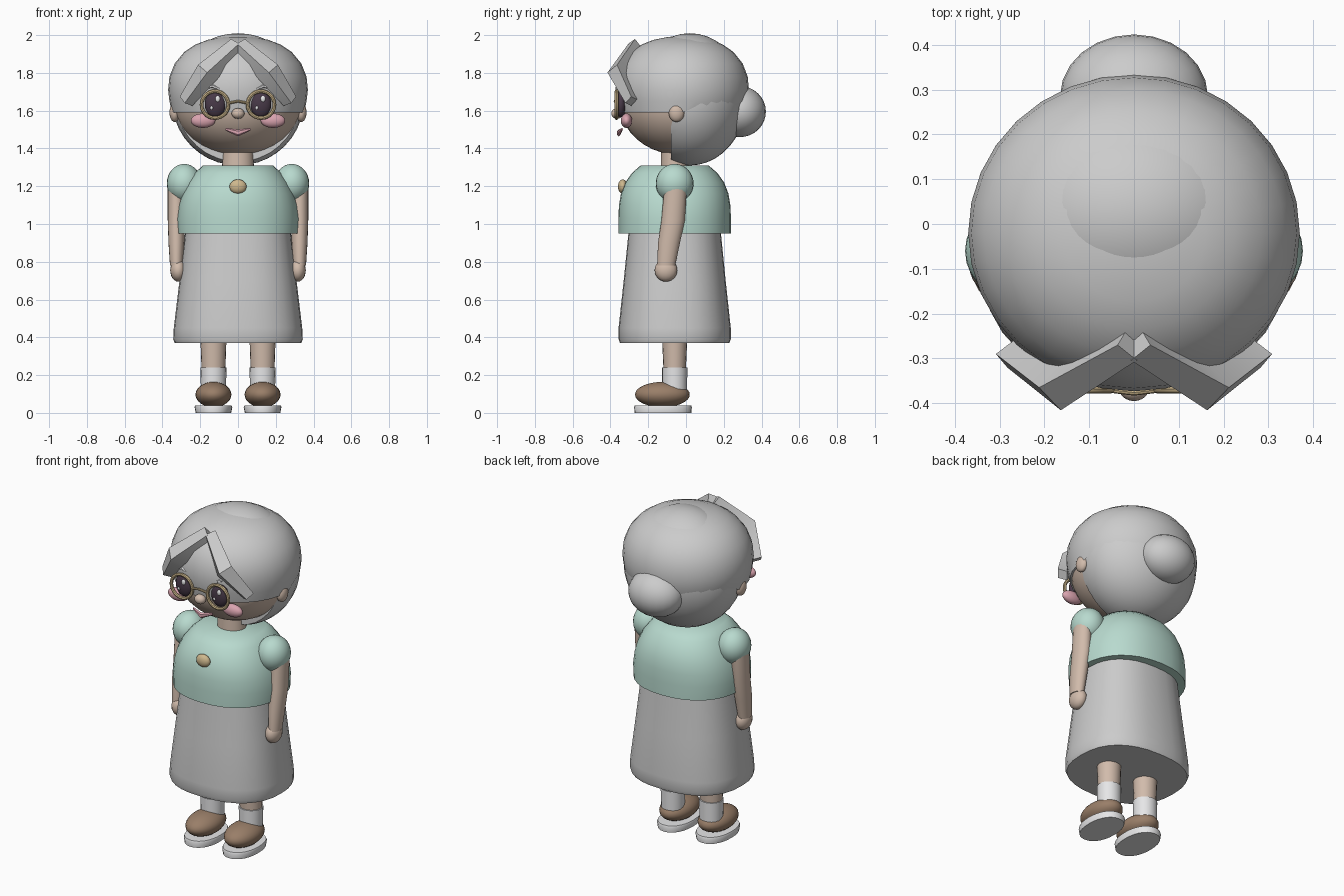
import bpy, bmesh, math
from mathutils import Vector

if "Cube" in bpy.data.objects:
    bpy.data.objects.remove(bpy.data.objects["Cube"])


def material(name, r, g, b):
    m = bpy.data.materials.new(name)
    m.use_nodes = True
    m.diffuse_color = (r, g, b, 1)
    bsdf = m.node_tree.nodes["Principled BSDF"]
    bsdf.inputs["Base Color"].default_value = (r, g, b, 1)
    bsdf.inputs["Roughness"].default_value = 0.8
    return m


GREY = material("soft grey", .60, .60, .60)
SKIN = material("skin", .64, .50, .41)
MINT = material("mint", .48, .70, .62)
BROWN = material("shoe brown", .32, .21, .14)
WHITE = material("white", .82, .82, .83)
PINK = material("blush pink", .70, .37, .43)
GOLD = material("pale gold", .62, .48, .27)
DARK = material("dark plum", .065, .042, .065)


def finish(ob, name, mat, angle=40):
    ob.name = name
    ob.data.materials.append(mat)
    bpy.ops.object.select_all(action='DESELECT')
    ob.select_set(True)
    bpy.context.view_layer.objects.active = ob
    bpy.ops.object.shade_smooth_by_angle(angle=math.radians(angle))
    return ob


def from_bmesh(bm, name, mat, angle=40):
    bmesh.ops.recalc_face_normals(bm, faces=bm.faces)
    me = bpy.data.meshes.new(name)
    bm.to_mesh(me)
    bm.free()
    ob = bpy.data.objects.new(name, me)
    bpy.context.collection.objects.link(ob)
    return finish(ob, name, mat, angle)


def ball(name, mat, loc, size, cut_y=None, seg=24):
    """Ellipsoid, optionally sliced so only the part behind cut_y stays."""
    bm = bmesh.new()
    bmesh.ops.create_uvsphere(bm, u_segments=seg, v_segments=seg // 2 + 4, radius=1)
    bmesh.ops.scale(bm, vec=size, verts=bm.verts)
    bmesh.ops.translate(bm, vec=loc, verts=bm.verts)
    if cut_y is not None:
        cut = bmesh.ops.bisect_plane(bm, geom=bm.verts[:] + bm.edges[:] + bm.faces[:],
                                     plane_co=(0, cut_y, 0), plane_no=(0, -1, 0), clear_outer=True)
        bmesh.ops.contextual_create(bm, geom=[e for e in cut["geom_cut"] if isinstance(e, bmesh.types.BMEdge)])
    return from_bmesh(bm, name, mat)


def loft(name, mat, rings, x=0, power=2.0, seg=32, jag=0, angle=40):
    """Stack of (z, rx, ry, y) super-ellipse rings, capped at both ends."""
    bm = bmesh.new()
    loops = []
    for k, (z, rx, ry, y) in enumerate(rings):
        loop = []
        for i in range(seg):
            a = math.tau * i / seg
            c, s = math.cos(a), math.sin(a)
            px = math.copysign(abs(c) ** (2 / power), c) * rx
            py = math.copysign(abs(s) ** (2 / power), s) * ry
            lift = jag * (1 + i % 2) if k == 0 and s > .15 else 0
            loop.append(bm.verts.new((x + px, y + py, z + lift)))
        loops.append(loop)
    for a, b in zip(loops, loops[1:]):
        for i in range(seg):
            j = (i + 1) % seg
            bm.faces.new((a[i], a[j], b[j], b[i]))
    bm.faces.new(loops[0])
    bm.faces.new(loops[-1])
    return from_bmesh(bm, name, mat, angle)


def strand(name, mat, pts, thick, flat=1.0, seg=4, angle=40):
    """Tube through (x, y, z, scale) points, flattened towards the front."""
    bm = bmesh.new()
    P = [Vector(p[:3]) for p in pts]
    loops = []
    for i, p in enumerate(P):
        t = (P[min(i + 1, len(P) - 1)] - P[max(i - 1, 0)]).normalized()
        u = t.cross(Vector((0, -1, 0))).normalized()
        v = t.cross(u)
        r = thick * pts[i][3]
        loops.append([bm.verts.new(p + u * r * math.cos(math.tau * k / seg)
                                   + v * r * flat * math.sin(math.tau * k / seg)) for k in range(seg)])
    for a, b in zip(loops, loops[1:]):
        for k in range(seg):
            j = (k + 1) % seg
            bm.faces.new((a[k], a[j], b[j], b[k]))
    bm.faces.new(loops[0])
    bm.faces.new(loops[-1])
    return from_bmesh(bm, name, mat, angle)


# Head and hair
ball("face", SKIN, (0, -.03, 1.65), (.34, .325, .285), seg=32)
ball("back_hair", GREY, (0, .02, 1.66), (.35, .30, .35), cut_y=-.08, seg=32)
cap = [(1.59, .35), (1.65, .363), (1.71, .37), (1.78, .363), (1.85, .335), (1.91, .285),
       (1.95, .225), (1.975, .16), (1.99, .08), (1.995, .02)]
loft("hair_cap", GREY, [(z, r, r * .955, -.02) for z, r in cap], jag=.014, angle=50)
ball("hair_bun", GREY, (0, .285, 1.595), (.165, .138, .135))

# Neck, blouse and skirt
loft("neck", SKIN, [(1.27, .085, .075, -.06), (1.42, .08, .07, -.06)])
blouse = [(.95, .322, .298), (1.03, .325, .298), (1.10, .315, .295), (1.16, .298, .285),
          (1.22, .268, .262), (1.27, .23, .226), (1.31, .185, .18)]
loft("blouse", MINT, [(z, a, b, -.06) for z, a, b in blouse], power=2.25, angle=50)
skirt = [(.37, .335, .29), (.39, .343, .297), (.45, .34, .297), (.70, .31, .27), (1.0, .275, .24)]
loft("skirt", GREY, [(z, a, b, -.06) for z, a, b in skirt], power=2.4, angle=60)
ball("brooch", GOLD, (0, -.335, 1.198), (.045, .025, .038))

# Face centre details
ball("nose", SKIN, (0, -.365, 1.585), (.034, .03, .028))
strand("mouth", PINK, [(-.065, -.338, 1.502, .5), (0, -.356, 1.482, 1.2), (.065, -.338, 1.502, .5)],
       .015, .6, seg=6)
strand("glasses_bridge", GOLD, [(-.05, -.37, 1.64, 1), (0, -.376, 1.65, 1), (.05, -.37, 1.64, 1)],
       .007, seg=8)

# Mirrored parts: the model's left is +x
for side, s in (("left", 1), ("right", -1)):
    strand(side + "_fringe", GREY, [(s * .005, -.27, 1.945, .85), (s * .165, -.365, 1.80, 1.15),
                                    (s * .275, -.29, 1.65, .75)], .055, .8)
    ball(side + "_ear", SKIN, (s * .335, -.05, 1.59), (.028, .042, .05), seg=16)
    ball(side + "_eye", DARK, (s * .12, -.345, 1.635), (.056, .03, .07))
    ball(side + "_eye_glint", WHITE, (s * .12 + .012, -.371, 1.662), (.013, .008, .017), seg=12)
    ball(side + "_eye_spark", WHITE, (s * .12 - .02, -.371, 1.615), (.008, .006, .01), seg=12)
    strand(side + "_brow", WHITE, [(s * .10, -.352, 1.715, .8), (s * .135, -.348, 1.73, 1),
                                   (s * .17, -.335, 1.72, .6)], .009, seg=6)
    bpy.ops.mesh.primitive_torus_add(location=(s * .122, -.368, 1.632), rotation=(math.pi / 2, 0, 0),
                                     major_radius=.071, minor_radius=.01,
                                     major_segments=28, minor_segments=8)
    finish(bpy.context.object, side + "_glasses_rim", GOLD)
    ball(side + "_cheek", PINK, (s * .185, -.315, 1.547), (.065, .03, .038))

    # Arms
    ball(side + "_sleeve", MINT, (s * .285, -.06, 1.215), (.092, .1, .103))
    arm = [(1.2, .325, -.055, .046, .06), (1.02, .327, -.068, .046, .062),
           (.90, .322, -.09, .042, .058), (.78, .318, -.105, .034, .048)]
    bm_rings = [(z, rx, ry, y) for z, x, y, rx, ry in arm]
    loft(side + "_arm", SKIN, bm_rings, x=s * .326, seg=20)
    ball(side + "_hand", SKIN, (s * .317, -.106, .755), (.042, .06, .06), seg=16)

    # Legs and shoes
    x = s * .13
    loft(side + "_leg", SKIN, [(.2, .062, .058, -.06), (.42, .07, .068, -.06)], x=x, seg=20)
    loft(side + "_sock", WHITE, [(.1, .066, .066, -.06), (.24, .069, .067, -.06)], x=x, seg=20)
    ball(side + "_shoe", BROWN, (x, -.125, .097), (.095, .145, .067))
    loft(side + "_sole", WHITE, [(0, .094, .15, -.122), (.03, .1, .153, -.122), (.04, .096, .149, -.122)],
         x=x, power=2.2, seg=28)
